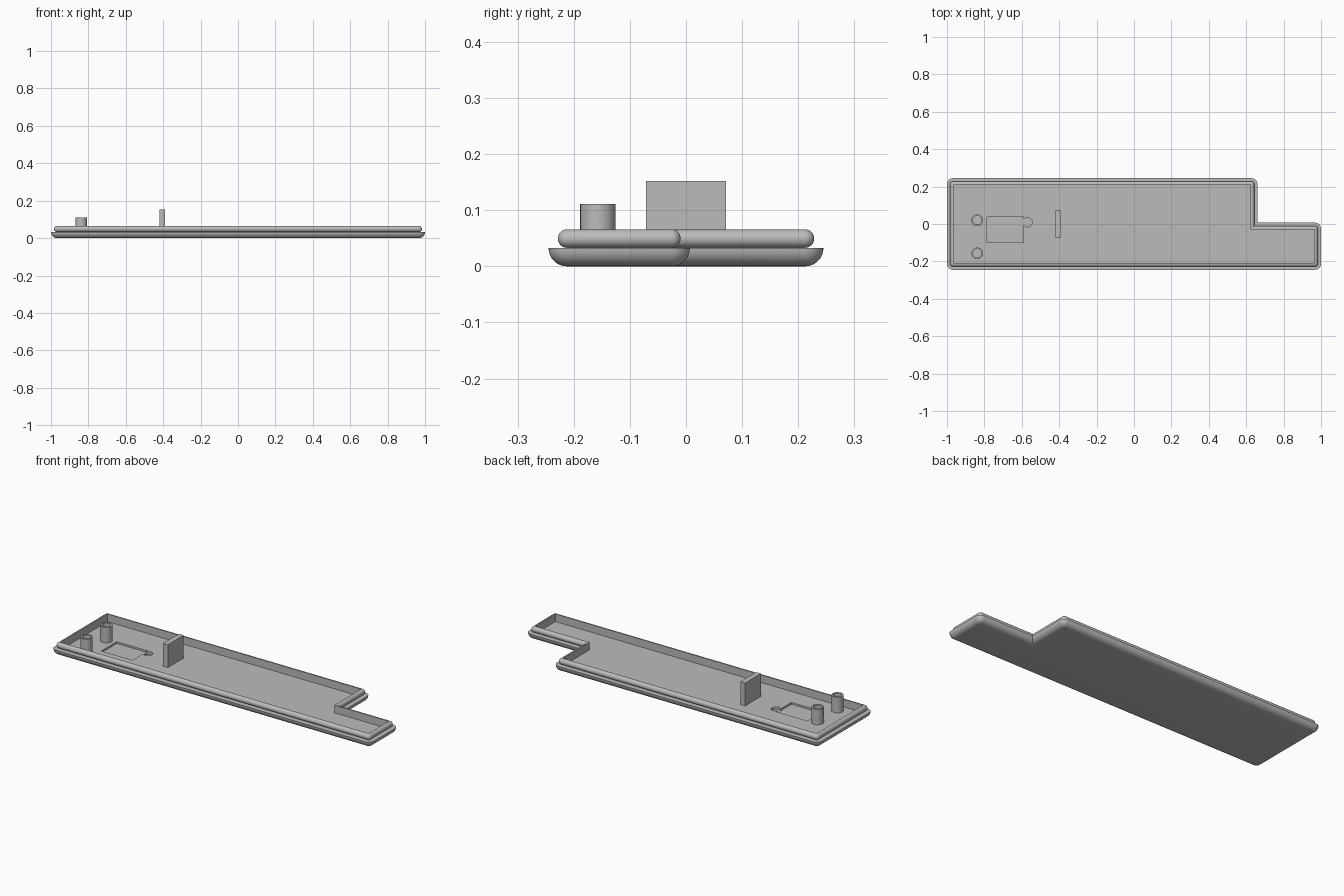
import bpy, bmesh, math
from mathutils import Vector

if "Cube" in bpy.data.objects:
    bpy.data.objects.remove(bpy.data.objects["Cube"])

GREY = (0.5, 0.5, 0.5, 1)
mat = bpy.data.materials.new("plain grey")
mat.use_nodes = True
mat.diffuse_color = GREY
mat.node_tree.nodes["Principled BSDF"].inputs["Base Color"].default_value = GREY

FLOOR, STEP, TOP = 0.023, 0.033, 0.066


def make(name, bm):
    """Turn a bmesh into a shaded, coloured object."""
    bmesh.ops.recalc_face_normals(bm, faces=bm.faces[:])
    mesh = bpy.data.meshes.new(name)
    bm.to_mesh(mesh)
    bm.free()
    mesh.materials.append(mat)
    obj = bpy.data.objects.new(name, mesh)
    bpy.context.collection.objects.link(obj)
    activate(obj)
    bpy.ops.object.shade_smooth_by_angle(angle=math.radians(30))
    return obj


def activate(obj):
    bpy.ops.object.select_all(action='DESELECT')
    obj.select_set(True)
    bpy.context.view_layer.objects.active = obj


def loft(name, loops, closed=False):
    """Skin a stack of equal loops; cap the ends or join them in a ring."""
    bm = bmesh.new()
    rings = [[bm.verts.new(p) for p in loop] for loop in loops]
    n = len(rings[0])
    pairs = list(zip(rings, rings[1:]))
    if closed:
        pairs.append((rings[-1], rings[0]))
    else:
        bm.faces.new(rings[0])
        bm.faces.new(rings[-1])
    for a, b in pairs:
        for i in range(n):
            j = (i + 1) % n
            bm.faces.new((a[i], a[j], b[j], b[i]))
    bmesh.ops.remove_doubles(bm, verts=bm.verts[:], dist=1e-5)
    return make(name, bm)


def offset_loop(pts, d, z, steps=8):
    """Offset the outline by d, rounding its outward corners."""
    out = []
    for i, p in enumerate(pts):
        e1, e2 = p - pts[i - 1], pts[(i + 1) % len(pts)] - p
        n1, n2 = (Vector((e.y, -e.x)).normalized() for e in (e1, e2))
        if e1.x * e2.y - e1.y * e2.x < 0:
            offsets = [n1 + n2]
        elif d <= 0:
            offsets = [n1 + n2] * (steps + 1)
        else:
            angles = [k / steps * math.pi / 2 for k in range(steps + 1)]
            offsets = [n1 * math.cos(a) + n2 * math.sin(a) for a in angles]
        out += [(p + o * d).to_3d() + Vector((0, 0, z)) for o in offsets]
    return out


def circle(x, y, r, z, n=40):
    return [(x + r * math.cos(math.tau * k / n), y + r * math.sin(math.tau * k / n), z)
            for k in range(n)]


def box(name, x0, x1, y0, y1, z0, z1):
    return loft(name, [[(x0, y0, z), (x1, y0, z), (x1, y1, z), (x0, y1, z)]
                       for z in (z0, z1)])


# Stepped cover: rounded base, rounded lip and inner tray
outline = [Vector(p) for p in ((-.967, -.212), (.967, -.212), (.967, -.026),
                               (.627, -.026), (.627, .212), (-.967, .212))]
profile = []
for k in range(9):
    a = k / 8 * math.pi / 2
    profile.append((STEP * math.sin(a), STEP * (1 - math.cos(a))))
lip = (TOP - STEP) / 2
for k in range(13):
    a = (k / 12 - 0.5) * math.pi
    profile.append((lip * math.cos(a) if 0 < k < 12 else 0, STEP + lip + lip * math.sin(a)))
profile += [(-.003, TOP), (-.003, FLOOR)]
cover = loft("cover_shell", [offset_loop(outline, d, z) for d, z in profile])

# Shallow pocket and round recess in the tray floor
cutters = [box("pocket_cutter", -.785, -.59, -.1, .037, .013, .05),
           loft("recess_cutter", [circle(-.57, .01, .025, z) for z in (.008, .05)])]
for cutter in cutters:
    mod = cover.modifiers.new("cut", 'BOOLEAN')
    mod.operation = 'DIFFERENCE'
    mod.solver = 'EXACT'
    mod.object = cutter
    activate(cover)
    bpy.ops.object.modifier_apply(modifier=mod.name)
    bpy.data.objects.remove(cutter)
activate(cover)
bpy.ops.object.shade_smooth_by_angle(angle=math.radians(30))

# Hollow screw posts
for name, y in (("front_post", -.157), ("back_post", .02)):
    loft(name, [circle(-.838, y, r, z) for r, z in
                ((.0315, FLOOR), (.0315, .111), (.023, .111), (.023, FLOOR))], closed=True)

# Upright support plate
box("support_plate", -.42, -.39, -.071, .071, FLOOR, .152)
